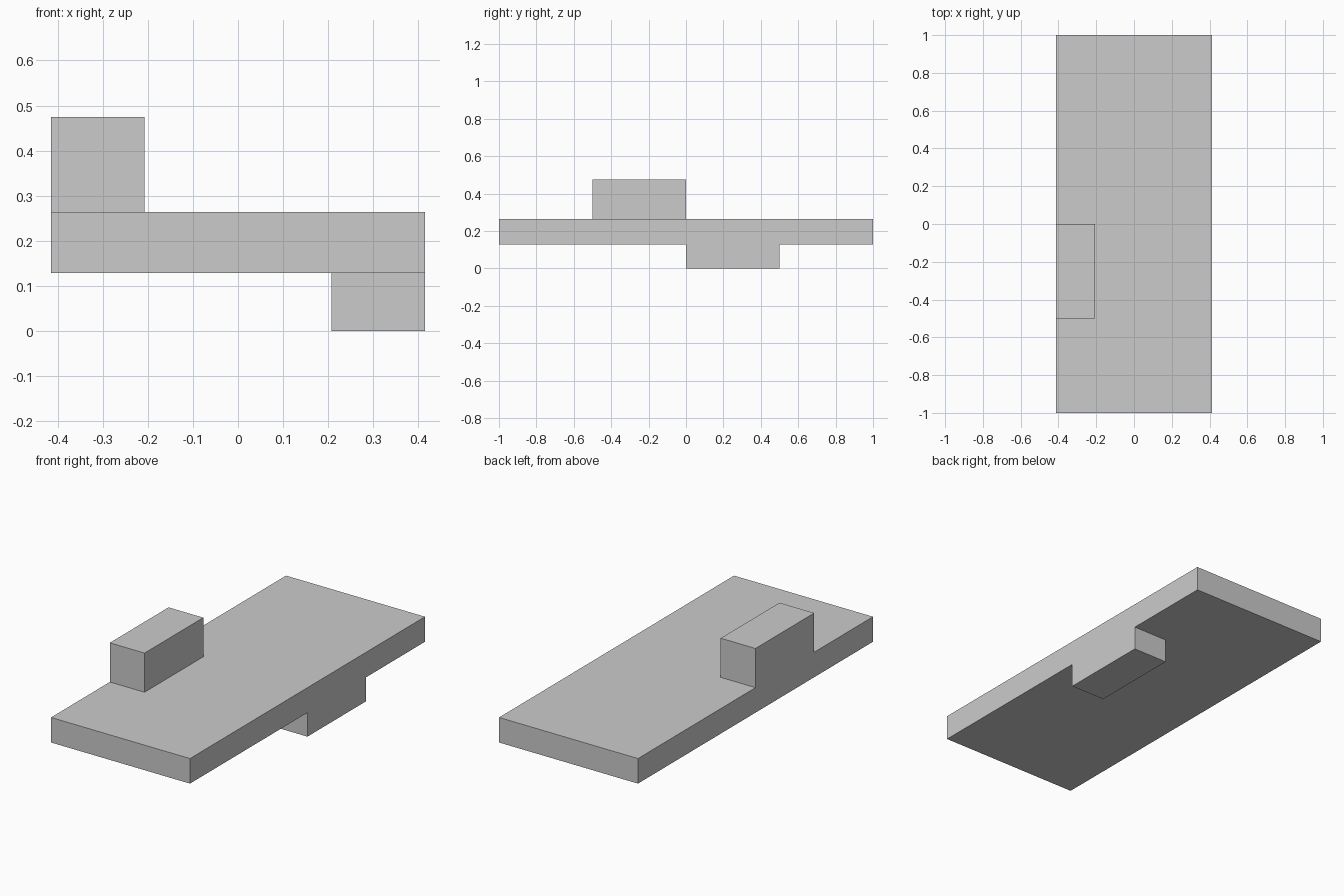
import bpy, bmesh
from mathutils import Vector

if "Cube" in bpy.data.objects:
    bpy.data.objects.remove(bpy.data.objects["Cube"])

HALF_X, BLOCK_X = 0.414, 0.207
PLATE_BOTTOM, PLATE_TOP, BLOCK_TOP = 0.129, 0.264, 0.475

bm = bmesh.new()

# Flat plate
bmesh.ops.create_cube(bm, size=1)
bmesh.ops.scale(bm, vec=(2 * HALF_X, 2, PLATE_TOP - PLATE_BOTTOM), verts=bm.verts)
bmesh.ops.translate(bm, vec=(0, 0, (PLATE_TOP + PLATE_BOTTOM) / 2), verts=bm.verts)

# Cut lines that outline the block footprints
cuts = [((x, 0, 0), (1, 0, 0)) for x in (-BLOCK_X, BLOCK_X)]
cuts += [((0, y, 0), (0, 1, 0)) for y in (-0.5, 0, 0.5)]
for co, no in cuts:
    bmesh.ops.bisect_plane(bm, geom=bm.verts[:] + bm.edges[:] + bm.faces[:],
                           plane_co=co, plane_no=no)


def raise_block(center, height):
    """Extrude the plate face at center vertically by height."""
    face = min(bm.faces, key=lambda f: (f.calc_center_median() - Vector(center)).length)
    new = bmesh.ops.extrude_discrete_faces(bm, faces=[face])["faces"][0]
    bmesh.ops.translate(bm, vec=(0, 0, height), verts=new.verts)


# Upper block on the left edge, lower block on the right edge
mid_x = (HALF_X + BLOCK_X) / 2
raise_block((-mid_x, -0.25, PLATE_TOP), BLOCK_TOP - PLATE_TOP)
raise_block((mid_x, 0.25, PLATE_BOTTOM), -PLATE_BOTTOM)

# Merge coplanar faces into clean flat sides
bmesh.ops.dissolve_limit(bm, angle_limit=0.01, verts=bm.verts, edges=bm.edges)
bmesh.ops.recalc_face_normals(bm, faces=bm.faces)

mesh = bpy.data.meshes.new("plate_with_blocks")
bm.to_mesh(mesh)
bm.free()
bpy.context.collection.objects.link(bpy.data.objects.new("plate_with_blocks", mesh))
